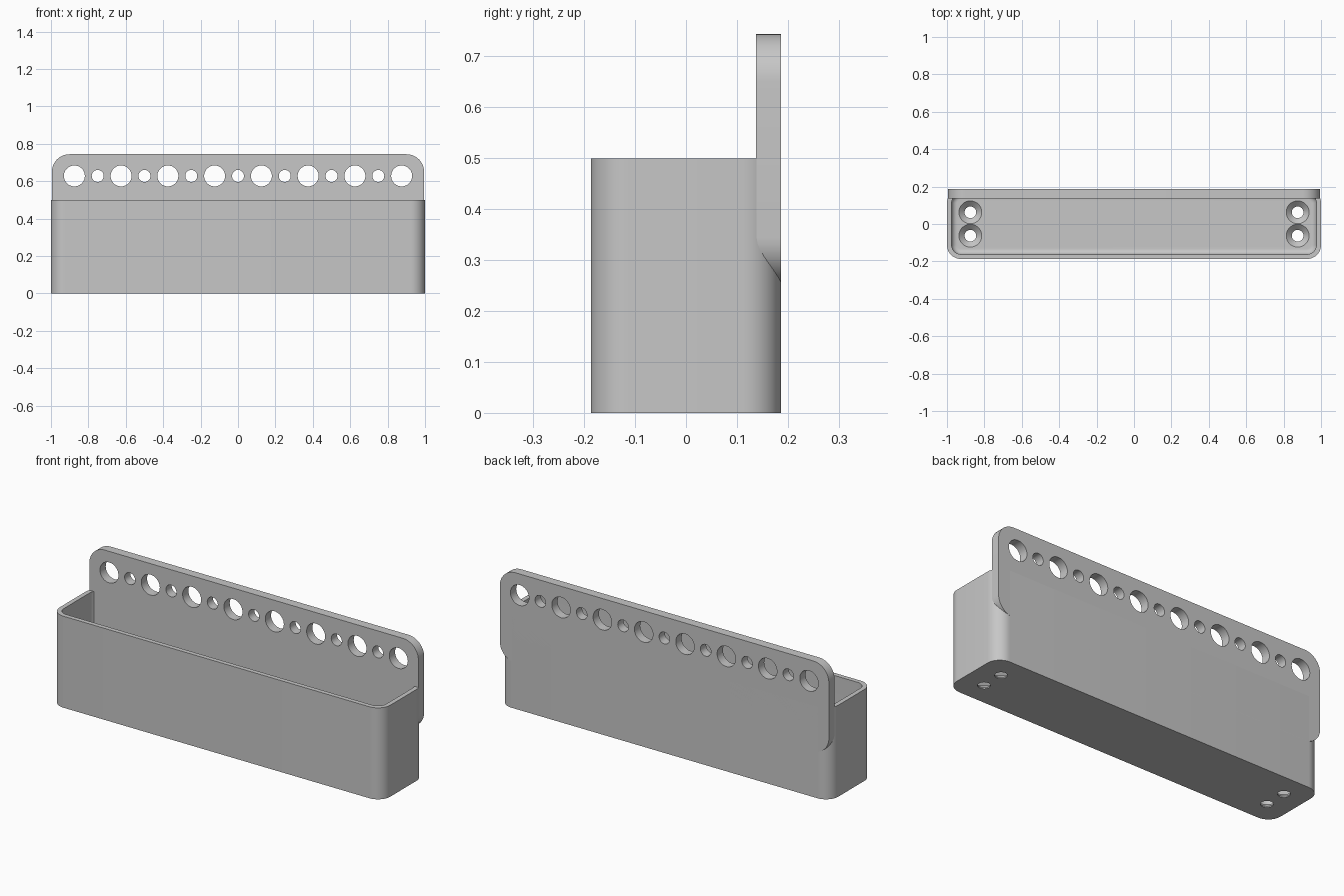
import bpy, bmesh
from math import sin, cos, pi, radians
from mathutils import Matrix

if "Cube" in bpy.data.objects:
    bpy.data.objects.remove(bpy.data.objects["Cube"], do_unlink=True)

GREY = (0.57, 0.57, 0.57, 1)
grey = bpy.data.materials.new("plain grey")
grey.use_nodes = True
grey.diffuse_color = GREY
grey.node_tree.nodes["Principled BSDF"].inputs["Base Color"].default_value = GREY


def rounded_rect(hx, hy, r, steps=12):
    """Counter-clockwise outline of a rectangle with round corners."""
    pts = []
    for k, (sx, sy) in enumerate([(1, 1), (-1, 1), (-1, -1), (1, -1)]):
        for i in range(steps + 1):
            a = (k + i / steps) * pi / 2
            pts.append((sx * (hx - r) + r * cos(a), sy * (hy - r) + r * sin(a)))
    return pts


def circle(r, n=48):
    return [(r * cos(2 * pi * i / n), r * sin(2 * pi * i / n)) for i in range(n)]


def loft(bm, levels, matrix=Matrix()):
    """Closed solid through (outline, height) levels, bottom to top."""
    rings = [[bm.verts.new(matrix @ Matrix.Translation((x, y, z)).translation)
              for x, y in outline] for outline, z in levels]
    n = len(rings[0])
    for low, high in zip(rings, rings[1:]):
        for i in range(n):
            j = (i + 1) % n
            bm.faces.new((low[i], low[j], high[j], high[i]))
    bm.faces.new(rings[0][::-1])
    bm.faces.new(rings[-1])


def make_object(name, bm):
    bmesh.ops.recalc_face_normals(bm, faces=bm.faces)
    mesh = bpy.data.meshes.new(name)
    bm.to_mesh(mesh)
    bm.free()
    mesh.materials.append(grey)
    ob = bpy.data.objects.new(name, mesh)
    bpy.context.collection.objects.link(ob)
    return ob


def cut(ob, cutter):
    bpy.ops.object.select_all(action='DESELECT')
    bpy.context.view_layer.objects.active = ob
    ob.select_set(True)
    mod = ob.modifiers.new("cut", 'BOOLEAN')
    mod.operation = 'DIFFERENCE'
    mod.solver = 'EXACT'
    mod.object = cutter
    bpy.ops.object.modifier_apply(modifier=mod.name)
    bpy.data.objects.remove(cutter, do_unlink=True)


def smooth(ob):
    bpy.ops.object.select_all(action='DESELECT')
    bpy.context.view_layer.objects.active = ob
    ob.select_set(True)
    bpy.ops.object.shade_smooth_by_angle(angle=radians(30))


HALF_DEPTH, WALL, FLOOR, TOP = 0.187, 0.025, 0.035, 0.5

# Tray body
bm = bmesh.new()
outer = rounded_rect(1, HALF_DEPTH, 0.075)
loft(bm, [(outer, 0), (outer, TOP)])
tray = make_object("tray", bm)

# Cavity with a filleted floor edge
bm = bmesh.new()
fillet, levels = 0.03, []
for i in range(9):
    a = i / 8 * pi / 2
    d = WALL + fillet * (1 - sin(a))
    levels.append((rounded_rect(1 - d, HALF_DEPTH - d, 0.075 - d),
                   FLOOR + fillet * (1 - cos(a))))
levels.append((rounded_rect(1 - WALL, HALF_DEPTH - WALL, 0.075 - WALL), TOP + 0.1))
loft(bm, levels)
cut(tray, make_object("cavity_cutter", bm))

# Countersunk screw holes in the floor
bm = bmesh.new()
for x in (-0.875, 0.875):
    for y in (-0.0625, 0.0625):
        loft(bm, [(circle(0.031), -0.05), (circle(0.031), 0.006),
                  (circle(0.061), FLOOR), (circle(0.061), FLOOR + 0.03)],
             Matrix.Translation((x, y, 0)))
cut(tray, make_object("screw_hole_cutter", bm))
smooth(tray)

# Back panel, standing upright
upright = Matrix.Rotation(pi / 2, 4, 'X')
PANEL_LOW, PANEL_HIGH = 0.25, 0.744
middle = (PANEL_LOW + PANEL_HIGH) / 2
bm = bmesh.new()
plate = rounded_rect(0.995, (PANEL_HIGH - PANEL_LOW) / 2, 0.094)
loft(bm, [(plate, 0), (plate, 0.05)],
     Matrix.Translation((0, HALF_DEPTH, middle)) @ upright)
panel = make_object("back_panel", bm)

# Row of alternating large and small tool holes
bm = bmesh.new()
for i in range(15):
    ring = circle(0.056 if i % 2 == 0 else 0.032)
    loft(bm, [(ring, -0.05), (ring, 0.1)],
         Matrix.Translation((-0.875 + i * 0.125, HALF_DEPTH, 0.628)) @ upright)
cut(panel, make_object("tool_hole_cutter", bm))
smooth(panel)
